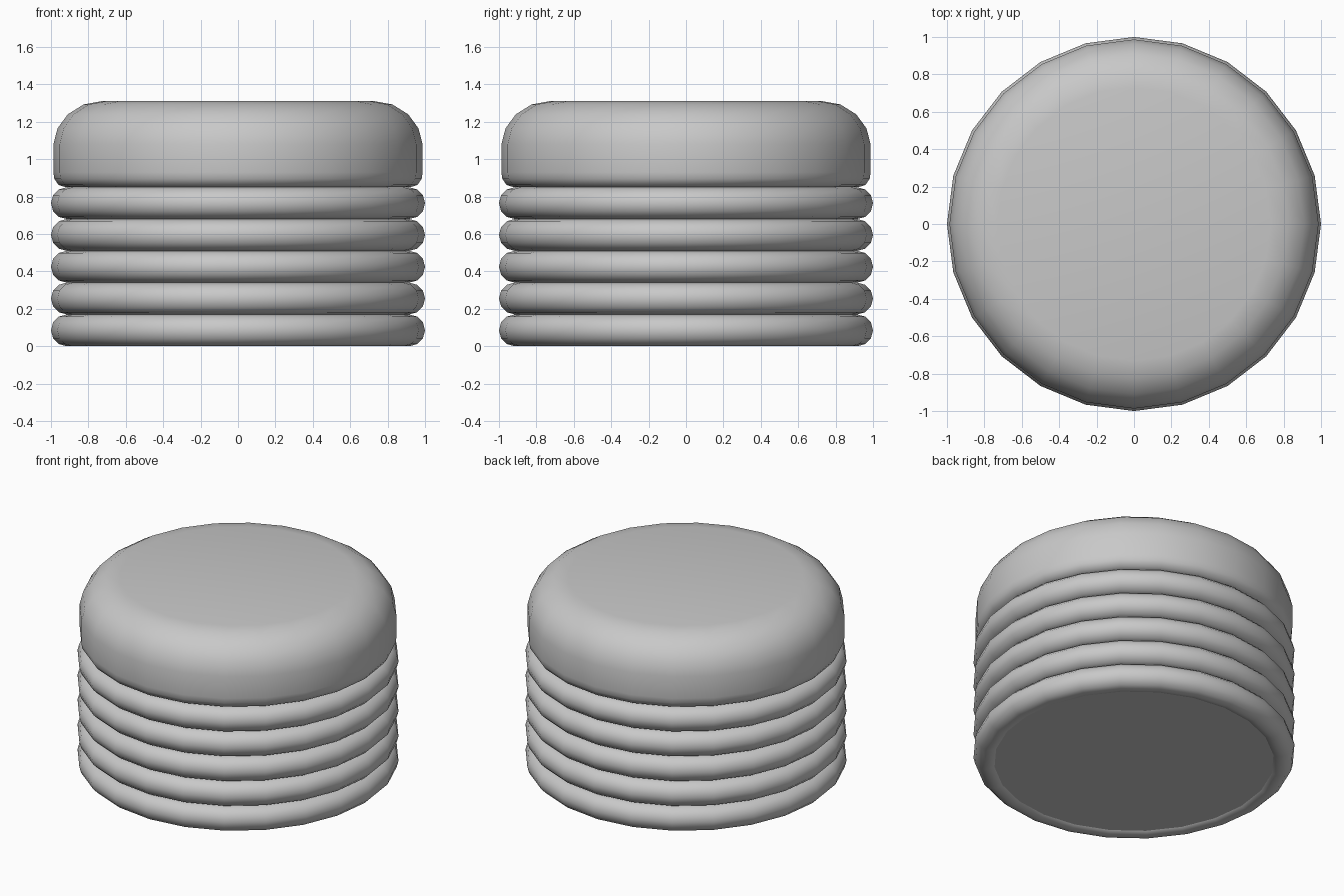
import bpy, bmesh
from math import radians

SEGMENTS = 24
RINGS = 5
RING_R = 0.085

cube = bpy.data.objects.get("Cube")
if cube:
    bpy.data.objects.remove(cube, do_unlink=True)

grey = bpy.data.materials.new("plain_grey")
grey.use_nodes = True
colour = (0.58, 0.58, 0.58, 1)
grey.diffuse_color = colour
grey.node_tree.nodes["Principled BSDF"].inputs["Base Color"].default_value = colour


def finish(obj, name, angle):
    obj.name = obj.data.name = name
    obj.data.materials.append(grey)
    bpy.ops.object.select_all(action="DESELECT")
    obj.select_set(True)
    bpy.context.view_layer.objects.active = obj
    bpy.ops.object.shade_smooth_by_angle(angle=radians(angle))


def lathe(name, profile):
    """Spin a profile of (radius, height) points that starts and ends on the axis."""
    bm = bmesh.new()
    verts = [bm.verts.new((r, 0, z)) for r, z in profile]
    edges = [bm.edges.new(pair) for pair in zip(verts, verts[1:])]
    bmesh.ops.spin(bm, geom=verts + edges, cent=(0, 0, 0), axis=(0, 0, 1),
                   angle=radians(360), steps=SEGMENTS)
    bmesh.ops.remove_doubles(bm, verts=bm.verts, dist=0.0005)
    bmesh.ops.recalc_face_normals(bm, faces=bm.faces)
    mesh = bpy.data.meshes.new(name)
    bm.to_mesh(mesh)
    bm.free()
    obj = bpy.data.objects.new(name, mesh)
    bpy.context.collection.objects.link(obj)
    finish(obj, name, 50)


# Stack of rounded rings
for i in range(RINGS):
    bpy.ops.mesh.primitive_torus_add(
        major_segments=SEGMENTS, minor_segments=12,
        major_radius=1 - RING_R, minor_radius=RING_R,
        location=(0, 0, RING_R * (2 * i + 1)))
    finish(bpy.context.object, f"ring_{i + 1}", 60)

# Core closing the underside, slightly recessed
lathe("core", [(0, 0.015), (0.88, 0.015), (0.88, 0.86), (0, 0.86)])

# Cap with a small lower bevel and a broad rounded top edge
lathe("cap", [(0, 0.85), (0.92, 0.85), (0.96, 0.862), (0.982, 0.895),
              (0.987, 0.93), (0.987, 1.08), (0.965, 1.165), (0.91, 1.24),
              (0.825, 1.293), (0.73, 1.31), (0, 1.31)])
